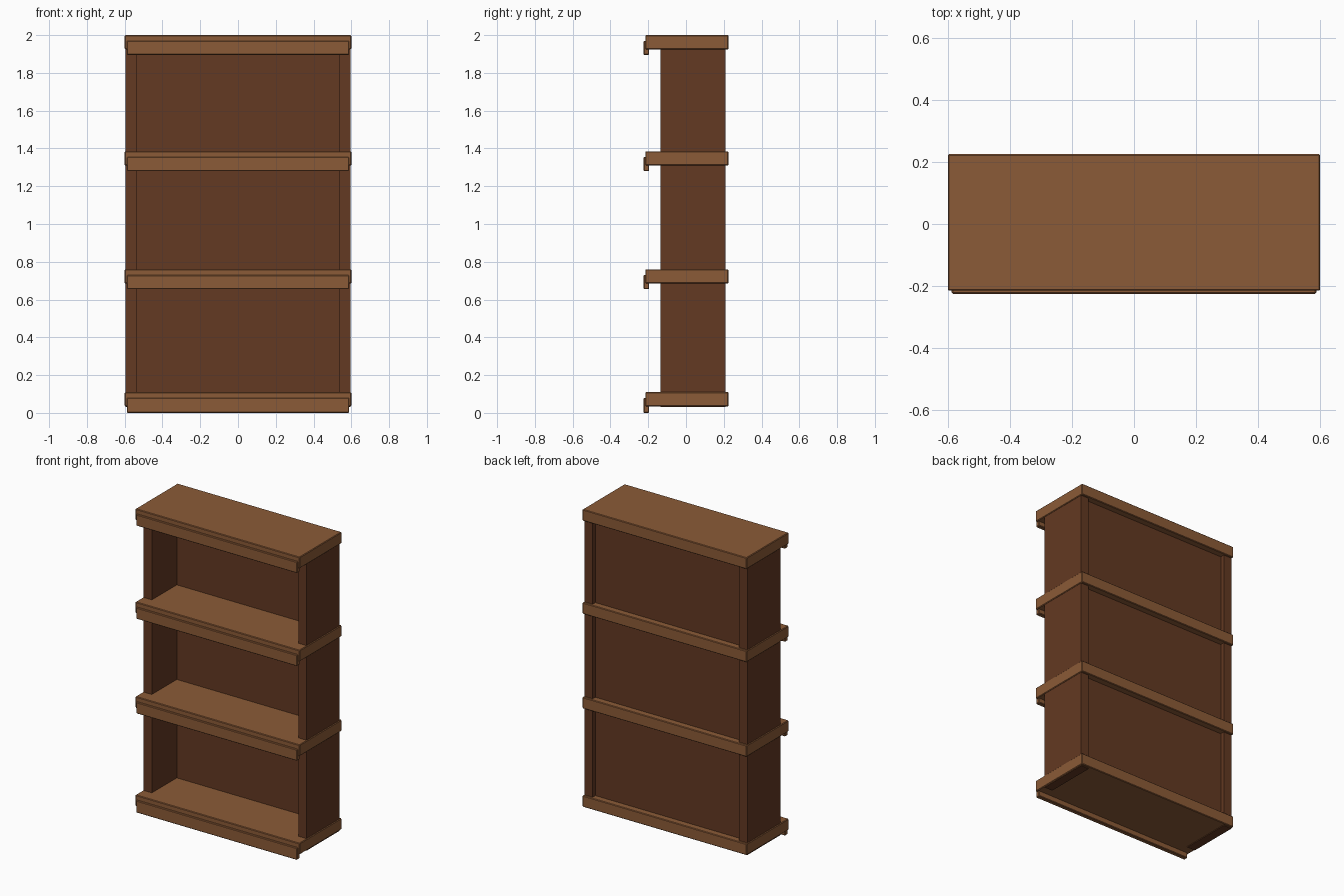
import bpy

cube = bpy.data.objects.get("Cube")
if cube:
    bpy.data.objects.remove(cube, do_unlink=True)


def make_material(name, colour):
    mat = bpy.data.materials.new(name)
    mat.use_nodes = True
    mat.diffuse_color = colour
    mat.node_tree.nodes["Principled BSDF"].inputs["Base Color"].default_value = colour
    return mat


light_wood = make_material("light wood", (0.26, 0.104, 0.038, 1))
dark_wood = make_material("dark wood", (0.125, 0.041, 0.016, 1))


def board(name, low, high, mat, bevel=0.0):
    """Box spanning two opposite corners, with optional eased edges."""
    centre = [(a + b) / 2 for a, b in zip(low, high)]
    bpy.ops.mesh.primitive_cube_add(size=1, location=centre)
    obj = bpy.context.object
    obj.name = name
    obj.scale = [b - a for a, b in zip(low, high)]
    bpy.ops.object.transform_apply(location=False, rotation=False, scale=True)
    obj.data.materials.append(mat)
    if bevel:
        mod = obj.modifiers.new("eased edges", "BEVEL")
        mod.width = bevel
        mod.segments = 1
    return obj


# Upright side panels
for name, x in (("left_side", 0.565), ("right_side", -0.565)):
    board(name, (x - 0.03, -0.135, 0.03), (x + 0.03, 0.21, 1.95), dark_wood)

# Back panel, set in from the rear edges of the sides
board("back_panel", (-0.54, 0.125, 0.05), (0.54, 0.182, 1.95), dark_wood)

# Shelves, each with a lip hanging off its front edge
shelf_tops = {"bottom": 0.11, "lower": 0.76, "upper": 1.385, "top": 2.0}
for level, z in shelf_tops.items():
    board(level + "_shelf", (-0.6, -0.215, z - 0.075), (0.6, 0.225, z),
          light_wood, 0.004)
    board(level + "_shelf_lip", (-0.588, -0.225, z - 0.105), (0.588, -0.195, z - 0.03),
          light_wood, 0.004)

# Rest the lowest lip on the ground
lip = bpy.data.objects["bottom_shelf_lip"]
for v in lip.data.vertices:
    if v.co.z < 0:
        v.co.z -= 0.005
